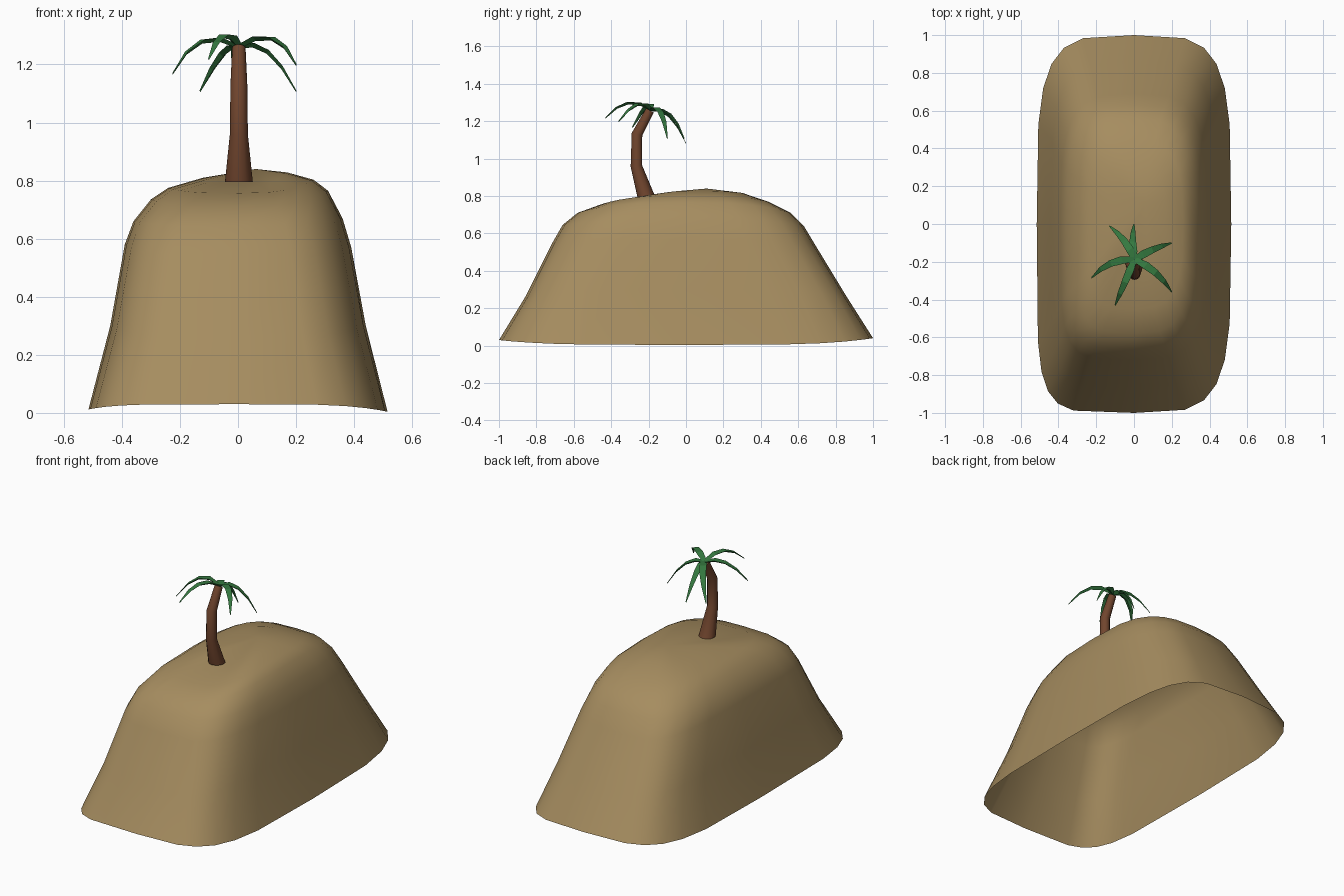
import bpy, bmesh, math
from mathutils import Vector

if "Cube" in bpy.data.objects:
    bpy.data.objects.remove(bpy.data.objects["Cube"])


def make_object(name, bm, color, angle=None):
    bmesh.ops.recalc_face_normals(bm, faces=bm.faces[:])
    mesh = bpy.data.meshes.new(name)
    bm.to_mesh(mesh)
    bm.free()
    obj = bpy.data.objects.new(name, mesh)
    bpy.context.collection.objects.link(obj)
    mat = bpy.data.materials.new(name + "_color")
    mat.diffuse_color = color
    mat.use_nodes = True
    mat.node_tree.nodes["Principled BSDF"].inputs["Base Color"].default_value = mat.diffuse_color
    mesh.materials.append(mat)
    if angle:
        bpy.ops.object.select_all(action='DESELECT')
        obj.select_set(True)
        bpy.context.view_layer.objects.active = obj
        bpy.ops.object.shade_smooth_by_angle(angle=math.radians(angle))
    return obj


def bridge(bm, a, b):
    n = len(a)
    for i in range(n):
        j = (i + 1) % n
        bm.faces.new((a[i], a[j], b[j], b[i]))


def spow(v, p):
    return math.copysign(abs(v) ** p, v)


# Sand mound: open-bottomed shell lofted from rounded rectangles
# x min, x max, y min, y max, z at left, right, front, back, squareness
levels = [
    (-0.515, 0.515, -1.00, 1.00, 0.012, 0.004, 0.03, 0.04, 4.2),
    (-0.44, 0.44, -0.86, 0.86, 0.30, 0.30, 0.26, 0.26, 4.0),
    (-0.39, 0.39, -0.72, 0.69, 0.58, 0.57, 0.54, 0.54, 3.6),
    (-0.36, 0.36, -0.66, 0.63, 0.66, 0.67, 0.645, 0.64, 3.4),
    (-0.30, 0.31, -0.58, 0.56, 0.735, 0.765, 0.71, 0.71, 3.2),
    (-0.24, 0.26, -0.45, 0.44, 0.775, 0.803, 0.757, 0.77, 3.0),
    (-0.12, 0.17, -0.24, 0.30, 0.81, 0.828, 0.783, 0.817, 2.5),
]
SIDES = 24
bm = bmesh.new()
prev = None
for x0, x1, y0, y1, zl, zr, zf, zb, n in levels:
    ring = []
    for i in range(SIDES):
        a = 2 * math.pi * i / SIDES
        c, s = math.cos(a), math.sin(a)
        k = n * 1.35 if c < 0 and s < 0 else n   # squarer front left corner
        u, v = spow(c, 2 / k), spow(s, 2 / k)
        zx = zr if c > 0 else zl
        zy = zb if s > 0 else zf
        ring.append(bm.verts.new(((x0 + x1) / 2 + u * (x1 - x0) / 2,
                                  (y0 + y1) / 2 + v * (y1 - y0) / 2,
                                  zx * c * c + zy * s * s)))
    if prev:
        bridge(bm, prev, ring)
    prev = ring
peak = bm.verts.new((0.06, 0.11, 0.84))
for i in range(SIDES):
    bm.faces.new((prev[i], prev[(i + 1) % SIDES], peak))
make_object("sand_mound", bm, (0.38, 0.265, 0.116, 1), 60)

# Palm trunk: bent tapering tube (y, z, radius, tilt)
bm = bmesh.new()
prev = None
for y, z, r, tilt in [(-0.212, 0.795, 0.048, 0), (-0.265, 0.96, 0.031, 0.1),
                      (-0.262, 1.13, 0.029, -0.25), (-0.193, 1.258, 0.023, -0.5)]:
    ring = []
    for i in range(12):
        a = 2 * math.pi * i / 12
        d = r * math.sin(a)
        ring.append(bm.verts.new((0.003 + r * math.cos(a),
                                  y + d * math.cos(tilt), z + d * math.sin(tilt))))
    if prev:
        bridge(bm, prev, ring)
    else:
        bm.faces.new(ring)
    prev = ring
bm.faces.new(prev)
make_object("palm_trunk", bm, (0.165, 0.06, 0.027, 1), 40)

# Palm fronds: drooping blades, flat above and keeled below
# (tip, height halfway, sideways bow)
bm = bmesh.new()
root = Vector((0.003, -0.187, 1.265))
fronds = [((0.00, 0.00, 1.085), 1.235, 0.008), ((-0.13, -0.01, 1.11), 1.24, -0.015),
          ((-0.225, -0.285, 1.17), 1.285, -0.03), ((-0.10, -0.43, 1.22), 1.303, 0.0),
          ((0.20, -0.36, 1.20), 1.295, 0.02), ((0.20, -0.10, 1.11), 1.25, 0.008)]
for tip, mid, bow in fronds:
    tip = Vector(tip)
    flat = (tip - root) * Vector((1, 1, 0))
    side = Vector((-flat.y, flat.x, 0)).normalized()
    prev = None
    for t, w in [(0, 0.014), (0.25, 0.021), (0.5, 0.018), (0.75, 0.013), (1, 0.003)]:
        p = root + flat * t + side * bow * 4 * t * (1 - t)
        p.z = (root.z * 2 * (t - 0.5) * (t - 1) + mid * 4 * t * (1 - t)
               + tip.z * 2 * t * (t - 0.5))
        keel = Vector((0, 0, 0.004 + w * 0.5))
        row = [bm.verts.new(p + side * w), bm.verts.new(p - side * w),
               bm.verts.new(p - keel)]
        if prev:
            bridge(bm, prev, row)
        else:
            bm.faces.new(row)
        prev = row
    bm.faces.new(prev)
make_object("palm_fronds", bm, (0.035, 0.19, 0.05, 1))
